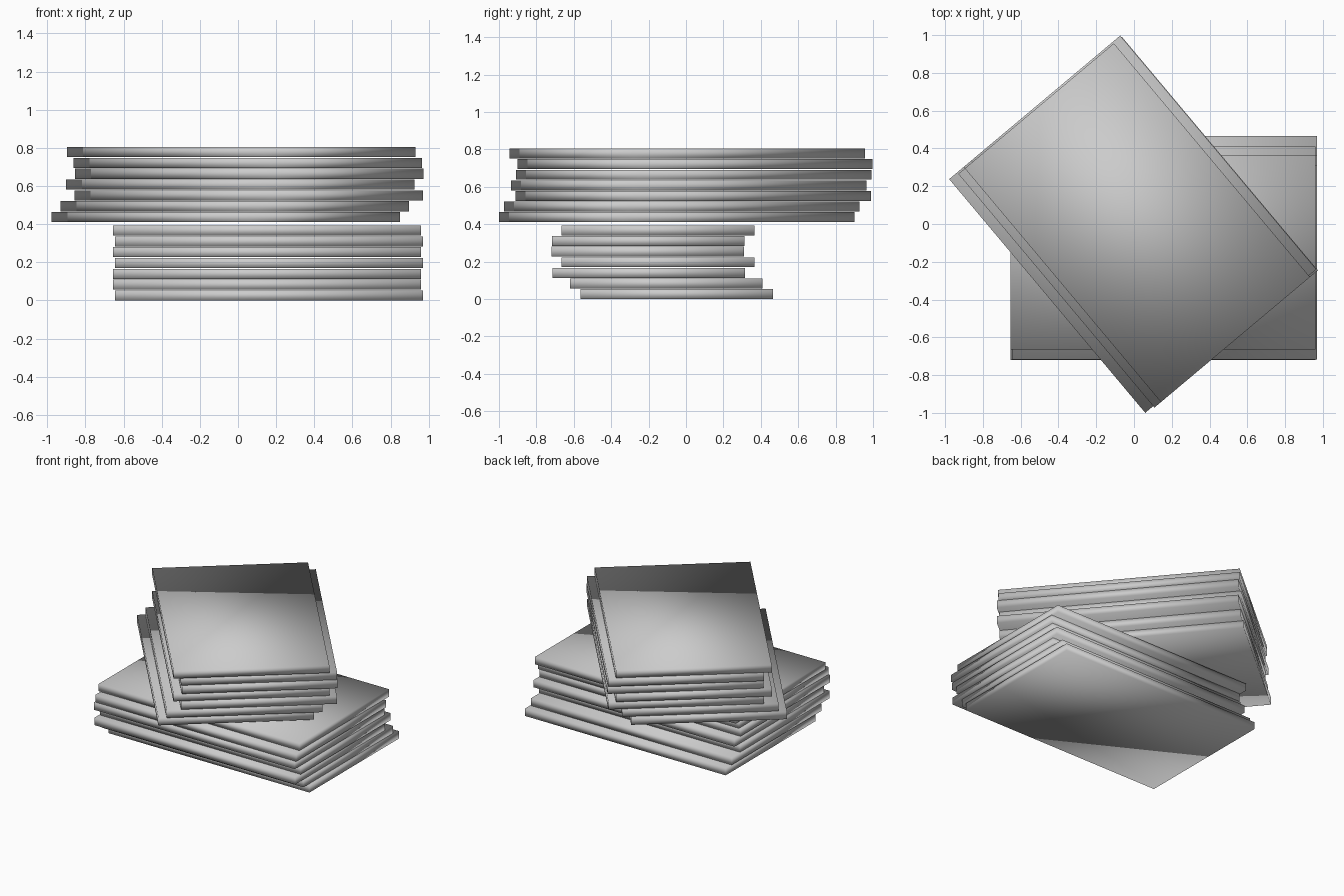
import bpy, bmesh
from math import radians
from mathutils import Matrix, Vector

if "Cube" in bpy.data.objects:
    bpy.data.objects.remove(bpy.data.objects["Cube"])

LENGTH, WIDTH, THICK, PITCH = 1.615, 1.03, 0.053, 0.0567

# Sideways slip of each board in a stack, from the bottom up
SLIPS = [(0, 0), (-0.01, -0.055), (-0.01, -0.15), (0, -0.10),
         (-0.01, -0.155), (0, -0.152), (-0.01, -0.10)]


def board(name, matrix):
    mesh = bpy.data.meshes.new(name)
    bm = bmesh.new()
    bmesh.ops.create_cube(bm, size=1)
    bmesh.ops.scale(bm, vec=(LENGTH, WIDTH, THICK), verts=bm.verts)
    for f in bm.faces:
        f.smooth = True
    bm.to_mesh(mesh)
    bm.free()
    ob = bpy.data.objects.new(name, mesh)
    ob.matrix_world = matrix
    bpy.context.collection.objects.link(ob)


def stack(name, origin, angle):
    base = Matrix.Translation(origin) @ Matrix.Rotation(radians(angle), 4, 'Z')
    for i, (x, y) in enumerate(SLIPS):
        offset = Vector((x, y, THICK / 2 + i * PITCH))
        board(f"{name}_board_{i + 1}", base @ Matrix.Translation(offset))


# Two identical board stacks, the upper one turned across the lower
stack("lower", (0.1625, -0.05, 0), 0)
stack("upper", (-0.065, -0.05, 0.411), 130)
